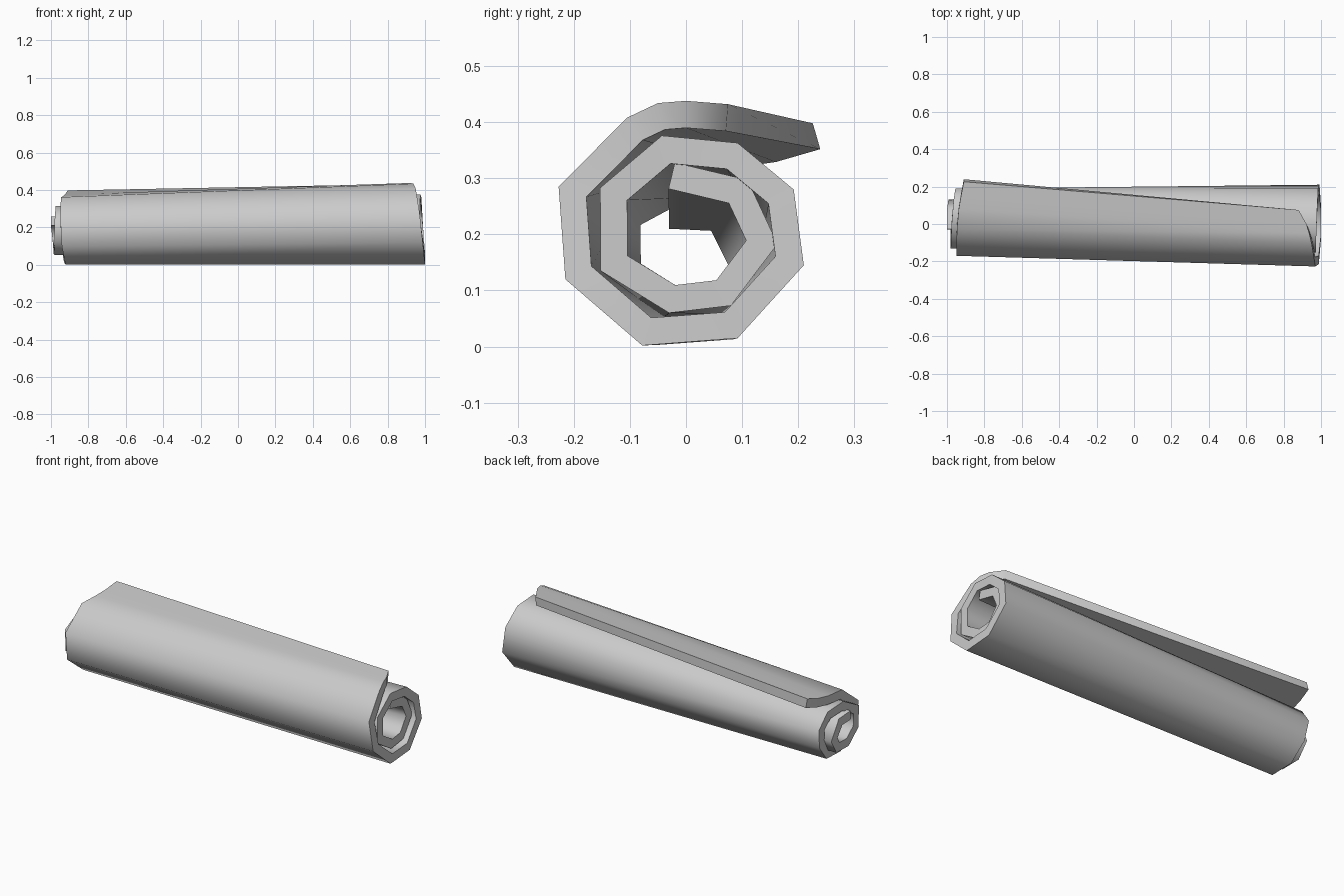
import bpy
import bmesh
from mathutils import Vector

cube = bpy.data.objects.get("Cube")
if cube:
    bpy.data.objects.remove(cube, do_unlink=True)

THICKNESS = 0.048

# Outer face of the rolled sheet, from the loose flap inward, as (x, y, z) in thousandths
wide_end = [
    (880, 75, 432), (922, 0, 438), (937, -50, 434), (950, -105, 408),
    (970, -227, 285), (988, -215, 120), (1000, -78, 2), (1000, 92, 15),
    (992, 210, 145), (985, 192, 280), (980, 92, 363), (975, -43, 376),
    (972, -153, 283), (972, -152, 135), (970, -30, 60), (968, 80, 73),
    (966, 163, 183), (964, 110, 297), (962, -20, 328)]
narrow_end = [
    (-910, 226, 398), (-925, 150, 376), (-937, 80, 366), (-947, -30, 362),
    (-950, -170, 250), (-942, -167, 100), (-923, -50, 3), (-930, 84, 13),
    (-945, 168, 108), (-955, 189, 215), (-965, 125, 300), (-975, 0, 315),
    (-980, -130, 245), (-980, -128, 125), (-980, -40, 52), (-985, 75, 58),
    (-992, 131, 142), (-1000, 75, 253), (-1000, -28, 258)]


def inner_face(points):
    """Offset a coiled path toward its centre with mitred corners."""
    result = []
    last = len(points) - 1
    for i, p in enumerate(points):
        normals = []
        for a, b in ((max(i - 1, 0), i), (i, min(i + 1, last))):
            if a != b:
                d = (points[b] - points[a]).yz.normalized()
                normals.append(Vector((-d.y, d.x)))
        bisector = sum(normals, Vector((0, 0))).normalized()
        shift = bisector * (THICKNESS / bisector.dot(normals[0]))
        result.append(p + Vector((0, shift.x, shift.y)))
    return result


# Paper colour
paper = bpy.data.materials.new("plain_grey")
paper.use_nodes = True
paper.diffuse_color = (0.6, 0.6, 0.6, 1)
paper.node_tree.nodes["Principled BSDF"].inputs["Base Color"].default_value = (0.6, 0.6, 0.6, 1)

# Rolled sheet: four rails joined into a thick coil
bm = bmesh.new()
rails = []
for outline in (wide_end, narrow_end):
    outer = [Vector(p) / 1000 for p in outline]
    for path in (outer, inner_face(outer)):
        rails.append([bm.verts.new(p) for p in path])
wide_out, wide_in, narrow_out, narrow_in = rails
loop = [wide_out, narrow_out, narrow_in, wide_in]
for i in range(len(wide_out) - 1):
    for a, b in zip(loop, loop[1:] + loop[:1]):
        bm.faces.new((a[i], b[i], b[i + 1], a[i + 1]))

# Flap edge and inner edge of the sheet
for i in (0, -1):
    bm.faces.new([rail[i] for rail in loop])
bmesh.ops.recalc_face_normals(bm, faces=bm.faces)

mesh = bpy.data.meshes.new("rolled_sheet")
bm.to_mesh(mesh)
bm.free()
mesh.materials.append(paper)
sheet = bpy.data.objects.new("rolled_sheet", mesh)
bpy.context.collection.objects.link(sheet)

# Smooth bends, crisp sheet edges
bpy.ops.object.select_all(action="DESELECT")
sheet.select_set(True)
bpy.context.view_layer.objects.active = sheet
bpy.ops.object.shade_smooth_by_angle(angle=1.2)
